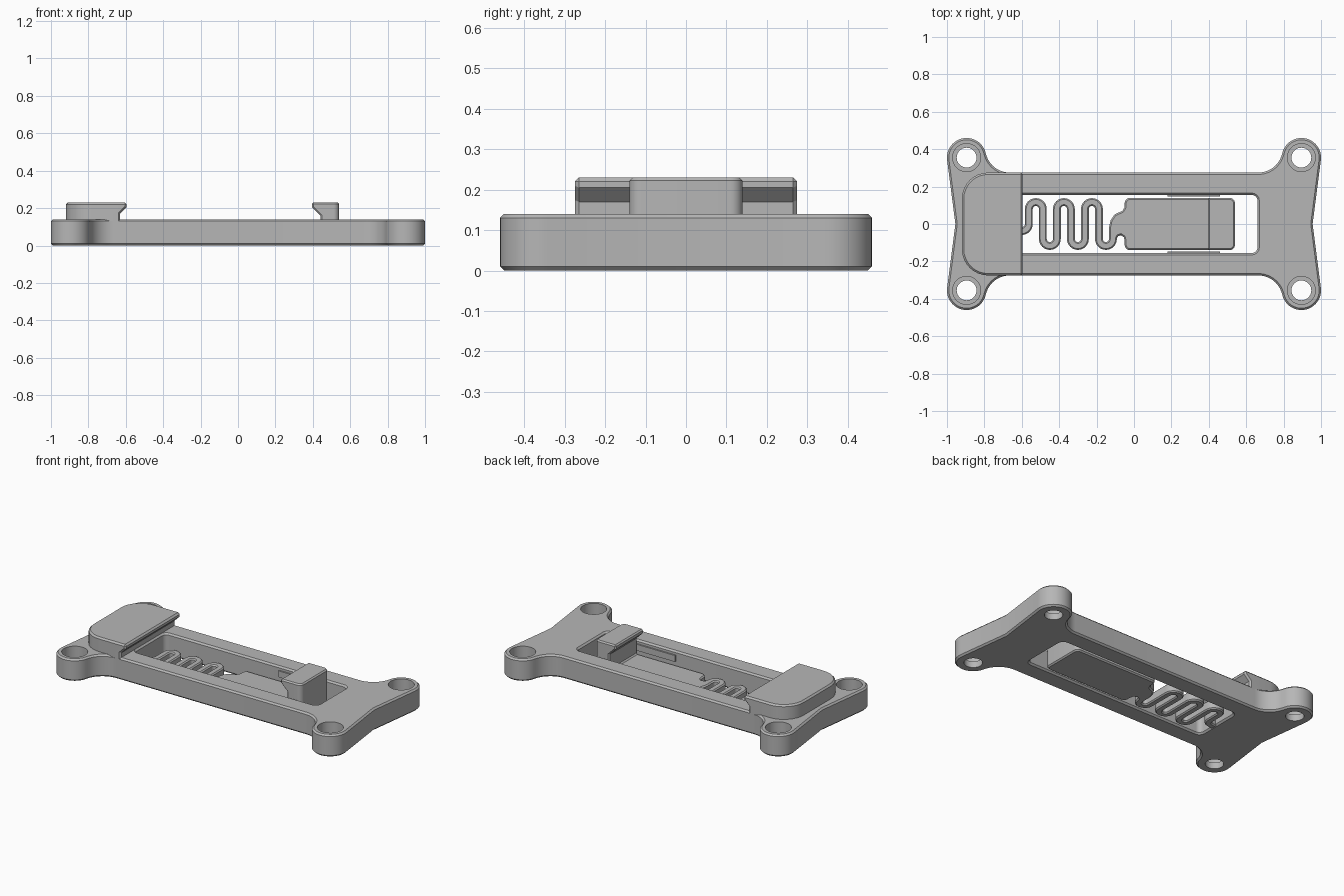
import bpy, bmesh
from math import cos, sin, radians, hypot
from mathutils import Vector

if "Cube" in bpy.data.objects:
    bpy.data.objects.remove(bpy.data.objects["Cube"])

grey = bpy.data.materials.new("plain grey")
grey.use_nodes = True
colour = (0.47, 0.47, 0.47, 1)
grey.diffuse_color = colour
grey.node_tree.nodes["Principled BSDF"].inputs["Base Color"].default_value = colour

HEIGHT = 0.14      # frame thickness
THIN = 0.06        # slider and spring thickness
CHAMFER = 0.01


def arc(cx, cy, r, a0, a1, n=12):
    angles = [radians(a0 + (a1 - a0) * i / n) for i in range(n + 1)]
    return [(cx + r * cos(a), cy + r * sin(a)) for a in angles]


def rounded_rect(x0, x1, y, r_left, r_right):
    """Rectangle centred on y = 0 with its own corner radius at each end."""
    pts = []
    for x, side, r, a in ((x1, 1, r_right, 0), (x0, 1, r_left, 90),
                          (x0, -1, r_left, 180), (x1, -1, r_right, 270)):
        cx = x - r if x == x1 else x + r
        pts += arc(cx, side * (y - r), r, a, a + 90, 8) if r else [(x, side * y)]
    return pts


def prism(name, pts, lo, hi, along="z"):
    """Extrude an outline along z (outline in xy) or y (outline in xz)."""
    bm = bmesh.new()
    place = (lambda p: (p[0], p[1], lo)) if along == "z" else (lambda p: (p[0], lo, p[1]))
    face = bm.faces.new([bm.verts.new(place(p)) for p in pts])
    out = bmesh.ops.extrude_face_region(bm, geom=[face])
    step = Vector((0, 0, hi - lo)) if along == "z" else Vector((0, hi - lo, 0))
    bmesh.ops.translate(bm, vec=step, verts=[v for v in out["geom"] if isinstance(v, bmesh.types.BMVert)])
    bmesh.ops.recalc_face_normals(bm, faces=bm.faces)
    mesh = bpy.data.meshes.new(name)
    bm.to_mesh(mesh)
    bm.free()
    mesh.materials.append(grey)
    obj = bpy.data.objects.new(name, mesh)
    bpy.context.collection.objects.link(obj)
    return obj


def activate(obj):
    bpy.ops.object.select_all(action="DESELECT")
    obj.select_set(True)
    bpy.context.view_layer.objects.active = obj


def cut(obj, cutter):
    activate(obj)
    mod = obj.modifiers.new("cut", "BOOLEAN")
    mod.operation = "DIFFERENCE"
    mod.solver = "EXACT"
    mod.object = cutter
    bpy.ops.object.modifier_apply(modifier=mod.name)
    bpy.data.objects.remove(cutter)


def chamfer(obj, width=CHAMFER):
    activate(obj)
    mod = obj.modifiers.new("chamfer", "BEVEL")
    mod.width = width
    mod.segments = 1
    mod.limit_method = "ANGLE"
    mod.angle_limit = radians(55)
    bpy.ops.object.modifier_apply(modifier=mod.name)


def finish(obj):
    activate(obj)
    bpy.ops.object.shade_smooth_by_angle(angle=radians(25))


# Frame: waisted plate with four rounded ears, one quarter mirrored
EAR_X, EAR_Y = 0.895, 0.355
quarter = arc(EAR_X, EAR_Y, 0.105, -8, 167.7, 24) + arc(0.665, 0.405, 0.13, -12.3, -90, 12)[1:]
half = quarter + [(-x, y) for x, y in reversed(quarter)]
outline = [(0.955, 0)] + half + [(-0.955, 0)] + [(x, -y) for x, y in reversed(half)]
frame = prism("frame", outline, 0, HEIGHT)
cut(frame, prism("slot_cutter", rounded_rect(-0.62, 0.66, 0.155, 0.03, 0.03), -0.1, 0.3))
chamfer(frame)

# Counterbored screw holes in the ears
for sx in (-1, 1):
    for sy in (-1, 1):
        for radius, bottom in ((0.053, -0.1), (0.075, 0.04)):
            circle = arc(sx * EAR_X, sy * EAR_Y, radius, 0, 360, 32)[:-1]
            cut(frame, prism("hole_cutter", circle, bottom, 0.3))
finish(frame)

# Fixed jaw with an undercut lip
jaw = prism("fixed_jaw", rounded_rect(-0.92, -0.595, 0.275, 0.14, 0), 0.11, 0.23)
undercut = [(-0.59, 0.21), (-0.63, 0.17), (-0.63, 0.05), (-0.4, 0.05), (-0.4, 0.21)]
cut(jaw, prism("lip_cutter", undercut, -0.5, 0.5, "y"))
chamfer(jaw)
finish(jaw)

# Slider: thin plate with a neck and a hooked jaw at its end
body = rounded_rect(-0.05, 0.54, 0.14, 0.03, 0.03)
neck = [(-0.05, 0.09), (-0.062, 0.07), (-0.085, 0.06), (-0.105, 0.05), (-0.125, 0.02), (-0.134, -0.02),
        (-0.134, -0.08), (-0.092, -0.08), (-0.085, -0.065), (-0.07, -0.06), (-0.055, -0.07), (-0.05, -0.09)]
slider = prism("slider", body[:18] + neck + body[18:], 0, 0.23)
above = [(-0.4, THIN), (0.44, THIN), (0.44, 0.16), (0.395, 0.205), (0.395, 0.4), (-0.4, 0.4)]
cut(slider, prism("hook_cutter", above, -0.5, 0.5, "y"))
chamfer(slider, 0.008)
finish(slider)

# Spring: a serpentine ribbon of vertical limbs joined by half-circle bends
PITCH, BEND_Y, RIBBON = 0.075, 0.08, 0.042
path = [(-0.63, -0.04)] + arc(-0.6, 0, 0.0375, -90, 0, 8)
for i in range(6):
    x = -0.525 + i * PITCH
    if i % 2 == 0:
        path += arc(x, BEND_Y, PITCH / 2, 180, 0)
    else:
        path += arc(x, -BEND_Y, PITCH / 2, 180, 360)
path.append((path[-1][0], -0.03))

left, right = [], []
for i, (x, y) in enumerate(path):
    (ax, ay), (bx, by) = path[max(i - 1, 0)], path[min(i + 1, len(path) - 1)]
    length = hypot(bx - ax, by - ay)
    nx, ny = (ay - by) / length * RIBBON / 2, (bx - ax) / length * RIBBON / 2
    left.append((x + nx, y + ny))
    right.append((x - nx, y - ny))
spring = prism("spring", left + right[::-1], 0, THIN)
chamfer(spring, 0.007)
finish(spring)

# Retaining ribs on the slot walls
for name, s in (("left_rib", 1), ("right_rib", -1)):
    rib = prism(name, [(0.18, 0.075), (0.46, 0.075), (0.46, 0.115), (0.18, 0.115)],
                s * 0.146, s * 0.165, "y")
    finish(rib)
